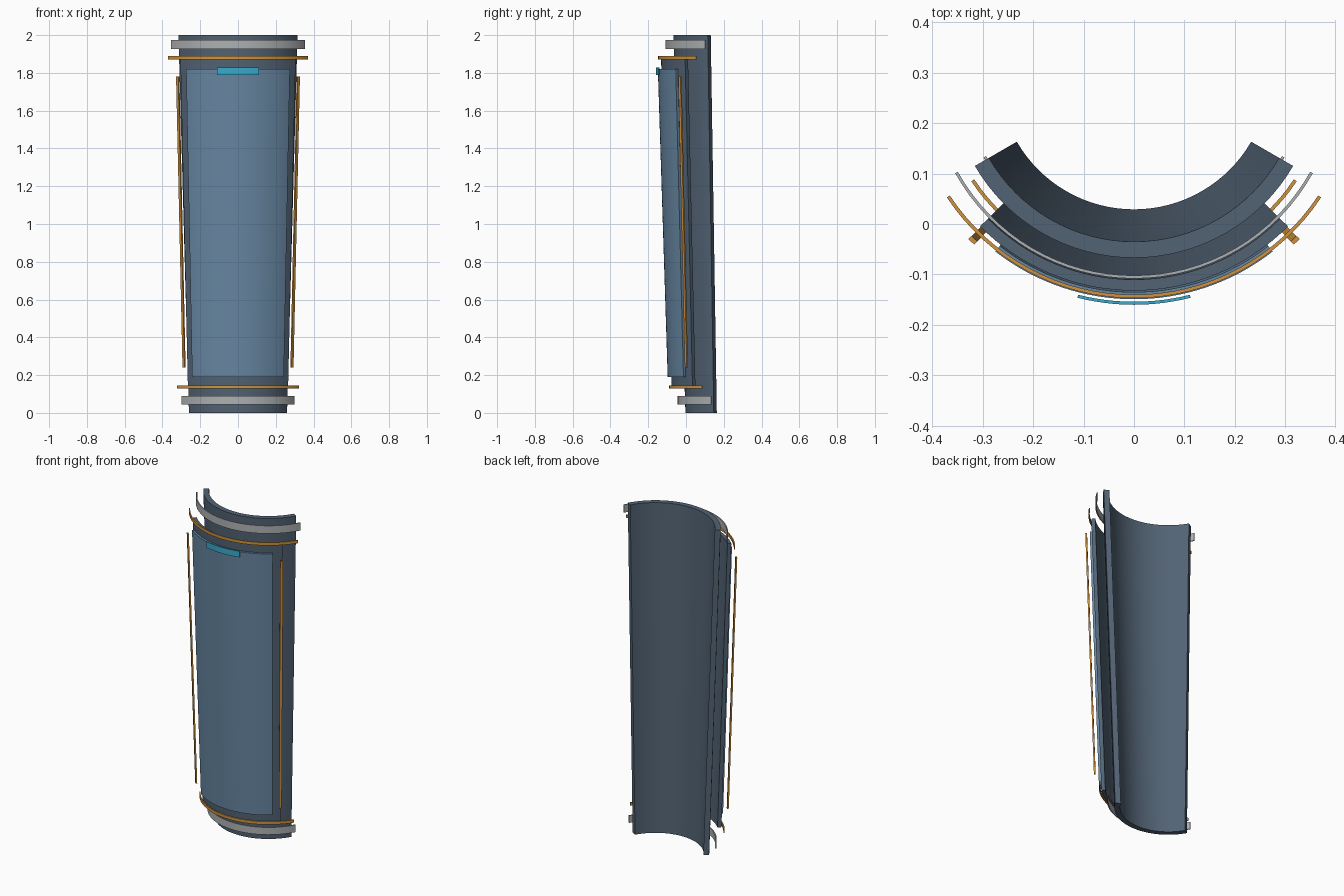
import bpy, bmesh
from math import sin, cos, radians
from mathutils import Vector

cube = bpy.data.objects.get("Cube")
if cube:
    bpy.data.objects.remove(cube, do_unlink=True)

AXIS_Y = 0.297   # all the layers curve around this upright axis


def material(name, color):
    m = bpy.data.materials.new(name)
    m.use_nodes = True
    m.diffuse_color = (*color, 1)
    m.node_tree.nodes["Principled BSDF"].inputs["Base Color"].default_value = (*color, 1)
    return m


slate = material("dark slate", (0.085, 0.125, 0.175))
blue = material("steel blue", (0.135, 0.24, 0.36))
silver = material("silver grey", (0.42, 0.44, 0.45))
amber = material("amber", (0.62, 0.29, 0.05))
cyan = material("cyan", (0.04, 0.40, 0.60))


def polar(radius, angle, z):
    """Point at an angle from the front (-y), positive towards +x."""
    return Vector((radius * sin(angle), AXIS_Y - radius * cos(angle), z))


def finish(name, bm, mat):
    bmesh.ops.recalc_face_normals(bm, faces=bm.faces[:])
    mesh = bpy.data.meshes.new(name)
    bm.to_mesh(mesh)
    bm.free()
    mesh.materials.append(mat)
    obj = bpy.data.objects.new(name, mesh)
    bpy.context.collection.objects.link(obj)
    bpy.ops.object.select_all(action='DESELECT')
    obj.select_set(True)
    bpy.context.view_layer.objects.active = obj
    bpy.ops.object.shade_smooth_by_angle(angle=radians(30))
    return obj


def curved_plate(name, mat, z, outer, thick, start, end, segments=32):
    """Tapered arc: z and outer radius are (bottom, top) pairs, angles in degrees."""
    bm = bmesh.new()
    rings = []
    for i in range(segments + 1):
        a = radians(start + (end - start) * i / segments)
        section = [(outer[0], z[0]), (outer[1], z[1]),
                   (outer[1] - thick, z[1]), (outer[0] - thick, z[0])]
        rings.append([bm.verts.new(polar(r, a, h)) for r, h in section])
    for a, b in zip(rings, rings[1:]):
        for k in range(4):
            n = (k + 1) % 4
            bm.faces.new((a[k], a[n], b[n], b[k]))
    bm.faces.new(rings[0])
    bm.faces.new(rings[-1])
    return finish(name, bm, mat)


# Layered shells, from the back to the front
curved_plate("inner_shell", slate, (0, 2), (0.300, 0.364), 0.032, -60, 60)
curved_plate("middle_plate", slate, (0.13, 1.87), (0.373, 0.429), 0.022, -45.3, 45.3)
curved_plate("front_panel", blue, (0.19, 1.82), (0.394, 0.446), 0.014, -38, 38)

# Silver bands around the ends
curved_plate("upper_band", silver, (1.926, 1.974), (0.405, 0.405), 0.006, -61, 61)
curved_plate("lower_band", silver, (0.045, 0.09), (0.341, 0.341), 0.006, -61, 61)

# Thin amber trim rings
curved_plate("upper_trim", amber, (1.871, 1.889), (0.444, 0.444), 0.007, -56.6, 56.6)
curved_plate("lower_trim", amber, (0.128, 0.146), (0.386, 0.386), 0.007, -56.6, 56.6)

# Slanted amber strips beside the panel
for side, sign in (("left", 1), ("right", -1)):
    curved_plate(side + "_strip", amber, (0.24, 1.78), (0.415, 0.463), 0.009,
                 sign * 43.1, sign * 45.1, 1)

# Cyan marker at the top of the panel
curved_plate("marker", cyan, (1.79, 1.828), (0.457, 0.457), 0.006, -14.2, 14.2, 12)
